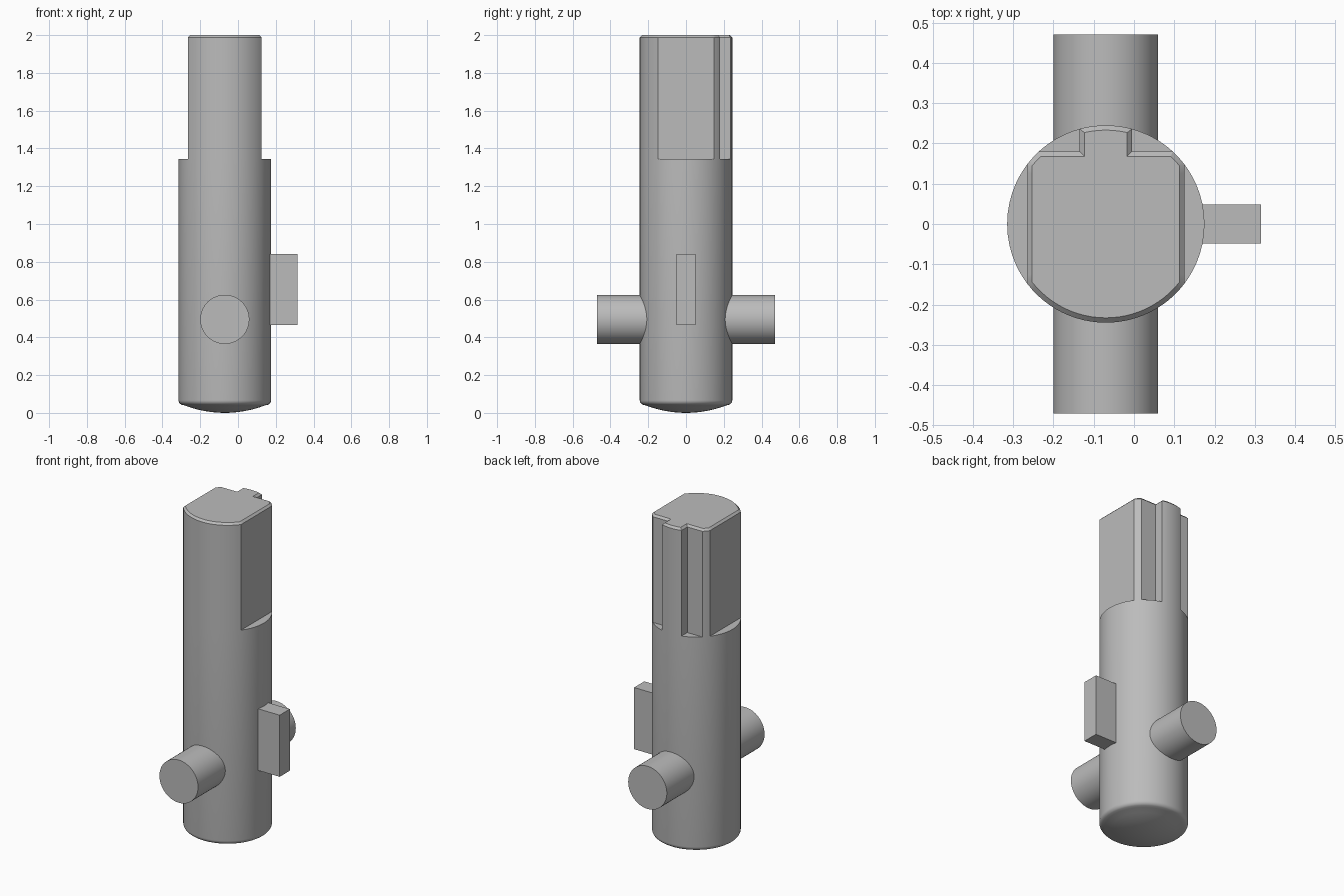
import bpy, bmesh, math
from mathutils import Vector

if "Cube" in bpy.data.objects:
    bpy.data.objects.remove(bpy.data.objects["Cube"])

CX = -0.07                                    # axis of the shaft
R, FLAT, BACK, TAB = 0.245, 0.195, 0.18, 0.065
STEP, TOP, CHAMFER = 1.345, 2.0, 0.012

steel = bpy.data.materials.new("plain grey")
steel.use_nodes = True
steel.diffuse_color = (0.5, 0.5, 0.5, 1)
steel.node_tree.nodes["Principled BSDF"].inputs["Base Color"].default_value = (0.5, 0.5, 0.5, 1)


def finish(name, bm):
    bmesh.ops.remove_doubles(bm, verts=bm.verts, dist=1e-5)
    bmesh.ops.recalc_face_normals(bm, faces=bm.faces)
    mesh = bpy.data.meshes.new(name)
    bm.to_mesh(mesh)
    bm.free()
    mesh.materials.append(steel)
    obj = bpy.data.objects.new(name, mesh)
    bpy.context.collection.objects.link(obj)
    bpy.ops.object.select_all(action="DESELECT")
    obj.select_set(True)
    bpy.context.view_layer.objects.active = obj
    bpy.ops.object.shade_smooth_by_angle(angle=math.radians(30))
    return obj


def arc(r, a, b, n):
    return [Vector((r * math.cos(a + (b - a) * i / n), r * math.sin(a + (b - a) * i / n)))
            for i in range(n + 1)]


def line(p, q, n):
    return [p.lerp(q, i / n) for i in range(1, n)]


def outline(d):
    """Section of the keyed end, inset by d: two side flats and a back tab."""
    r, f, b, t = R - d, FLAT - d, BACK - d, TAB - d
    a = math.acos(f / r)
    front = arc(r, -math.pi / 2, -a, 12)
    shoulder = arc(r, a, math.asin(b / r), 3)
    corner = Vector((t, b))
    tab = arc(r, math.acos(t / r), math.pi / 2, 5)
    half = (front + line(front[-1], shoulder[0], 14) + shoulder
            + line(shoulder[-1], corner, 6) + [corner] + tab)
    return half + [Vector((-p.x, p.y)) for p in half[-2:0:-1]]


# Shaft: domed foot, rounded rim, round barrel, keyed end with chamfered top
key = outline(0)
unit = [p.normalized() for p in key]
rim, dome = 0.03, 0.04
profile = [(0.215 * i / 6, dome * (i / 6) ** 2) for i in range(1, 7)]
profile += [(R - rim + rim * math.sin(t), 0.067 - 0.027 * math.cos(t))
            for t in (math.radians(a) for a in range(30, 91, 15))]
rings = [([u * r for u in unit], z) for r, z in profile]
rings += [([u * R for u in unit], STEP), (key, STEP),
          (key, TOP - CHAMFER), (outline(CHAMFER), TOP)]
bm = bmesh.new()
loops = [[bm.verts.new((CX + p.x, p.y, z)) for p in pts] for pts, z in rings]
n = len(key)
for lo, hi in zip(loops, loops[1:]):
    for i in range(n):
        j = (i + 1) % n
        bm.faces.new((lo[i], lo[j], hi[j], hi[i]))
tip = bm.verts.new((CX, 0, 0))
for i in range(n):
    bm.faces.new((tip, loops[0][(i + 1) % n], loops[0][i]))
bm.faces.new(loops[-1])
bmesh.ops.dissolve_degenerate(bm, dist=1e-5, edges=bm.edges)
finish("shaft", bm)

# Round pins at front and back
for name, side in (("front_pin", -1), ("back_pin", 1)):
    bm = bmesh.new()
    bmesh.ops.create_cone(bm, cap_ends=True, segments=64, radius1=0.13, radius2=0.13, depth=0.37)
    for v in bm.verts:
        v.co = (CX + v.co.x, v.co.z + side * 0.285, 0.495 + v.co.y)
    finish(name, bm)

# Rectangular lug on the left side
bm = bmesh.new()
bmesh.ops.create_cube(bm, size=1)
for v in bm.verts:
    v.co = (0.2175 + v.co.x * 0.195, v.co.y * 0.098, 0.6525 + v.co.z * 0.375)
finish("side_lug", bm)
